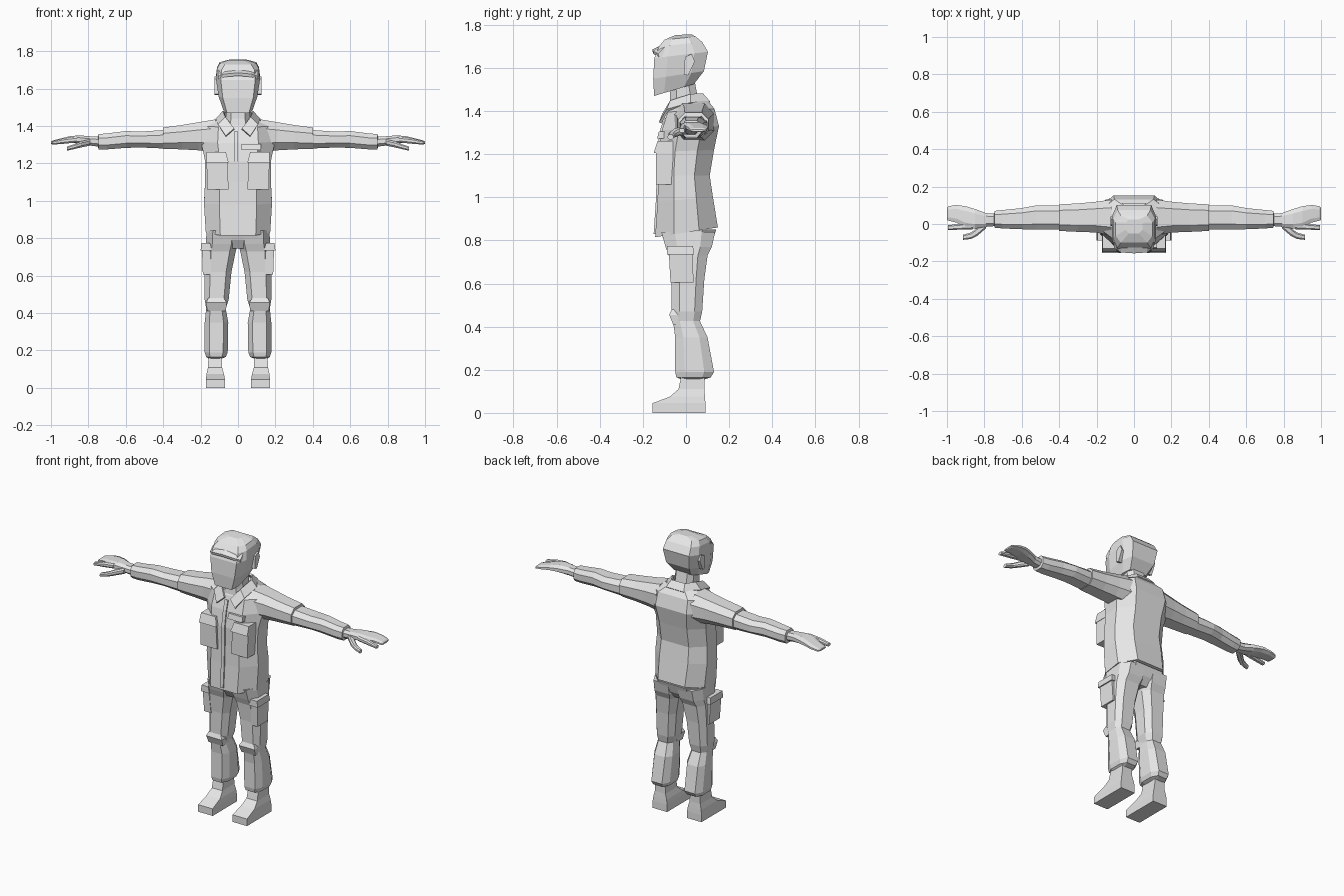
import bpy, bmesh

mat = bpy.data.materials.new("light_grey")
mat.diffuse_color = (0.8, 0.8, 0.8, 1)


def make(name, verts, faces, thick=0):
    bm = bmesh.new()
    vs = [bm.verts.new(v) for v in verts]
    for f in faces:
        bm.faces.new([vs[i] for i in f])
    bmesh.ops.recalc_face_normals(bm, faces=bm.faces)
    me = bpy.data.meshes.new(name)
    bm.to_mesh(me)
    bm.free()
    me.materials.append(mat)
    ob = bpy.data.objects.new(name, me)
    bpy.context.collection.objects.link(ob)
    if thick:
        mod = ob.modifiers.new("thickness", "SOLIDIFY")
        mod.thickness, mod.offset = thick, 0
    return ob


def loft(name, rings, s=1):
    """Skin a closed tube through rings; s = -1 mirrors it in x."""
    n = len(rings[0])
    verts = [(p[0] * s, p[1], p[2]) for r in rings for p in r]
    faces = [(k * n + i, k * n + (i + 1) % n, (k + 1) * n + (i + 1) % n, (k + 1) * n + i)
             for k in range(len(rings) - 1) for i in range(n)]
    faces += [tuple(range(n)), tuple(range(len(verts) - n, len(verts)))]
    return make(name, verts, faces)


def octagon(a0, a1, b0, b1, c=0.6, d=0.5):
    a, b, p, q = (a0 + a1) / 2, (b0 + b1) / 2, (a1 - a0) / 2, (b1 - b0) / 2
    return [(a + p * u, b + q * v) for u, v in
            ((-c, -1), (c, -1), (1, -d), (1, d), (c, 1), (-c, 1), (-1, d), (-1, -d))]


def zring(x0, x1, y0, y1, zf, zb=None, c=0.6, d=0.5):
    """Octagon around the z axis, sloping from zf in front to zb behind."""
    zb = zf if zb is None else zb
    return [(x, y, zf + (zb - zf) * (y - y0) / (y1 - y0)) for x, y in octagon(x0, x1, y0, y1, c, d)]


def xring(x, y0, y1, z0, z1):
    return [(x, y, z) for y, z in octagon(y0, y1, z0, z1, 0.55, 0.45)]


def quad(x0, x1, y0, y1, z, slope=0):
    return [(x0, y0, z), (x1, y0, z), (x1, y1, z + slope), (x0, y1, z + slope)]


# shirt body
loft("shirt", [zring(-w, w, f, b, zf, zb, 0.55, 0.4) for w, f, b, zf, zb in (
    (0.172, -0.143, 0.148, 0.815, 0.86), (0.182, -0.132, 0.125, 0.98, 1.0),
    (0.176, -0.128, 0.110, 1.10, 1.10), (0.176, -0.128, 0.130, 1.21, 1.22),
    (0.198, -0.112, 0.153, 1.31, 1.33), (0.190, -0.085, 0.132, 1.395, 1.41),
    (0.105, -0.065, 0.10, 1.425, 1.45))])

# front closing strip
make("placket", [(x, y, z) for y, z in ((-0.146, 0.83), (-0.136, 0.98), (-0.132, 1.1),
                                        (-0.132, 1.21), (-0.116, 1.31), (-0.098, 1.37))
                 for x in (-0.022, 0.0)],
     [(2 * i, 2 * i + 1, 2 * i + 3, 2 * i + 2) for i in range(5)], 0.008)

# neck and head
loft("neck", [zring(-0.068, 0.068, -0.085, 0.075, 1.37), zring(-0.064, 0.064, -0.075, 0.055, 1.44, 1.46),
              zring(-0.064, 0.064, -0.075, 0.04, 1.51, 1.54)])
loft("head", [zring(-w, w, f, b, zf, zb, c, 0.5) for w, f, b, zf, zb, c in (
    (0.078, -0.148, 0.037, 1.47, 1.525, 0.75), (0.104, -0.152, 0.083, 1.55, 1.585, 0.78),
    (0.118, -0.147, 0.102, 1.645, 1.675, 0.78), (0.112, -0.125, 0.075, 1.70, 1.72, 0.78),
    (0.098, -0.100, 0.045, 1.73, 1.745, 0.72), (0.045, -0.05, 0.025, 1.752, 1.756, 0.6))])

# cap brim, arched across the forehead
loft("cap_brim", [[(x, y, z), (x, y - 0.004, z + 0.016), (x, -0.10, z + 0.045), (x, -0.10, z)]
                  for x, y, z in ((-0.106, -0.125, 1.65), (-0.07, -0.148, 1.662), (0, -0.153, 1.668),
                                  (0.07, -0.148, 1.662), (0.106, -0.125, 1.65))])

# folded collar
edge = [((0.02, -0.105, 1.385), (0.065, -0.12, 1.345)), ((0.065, -0.07, 1.445), (0.105, -0.085, 1.405)),
        ((0.078, 0.02, 1.475), (0.115, 0.02, 1.435)), ((0.045, 0.075, 1.478), (0.06, 0.108, 1.44))]
edge += [tuple((-p[0], p[1], p[2]) for p in pair) for pair in reversed(edge)]
make("collar", [p for pair in edge for p in pair],
     [(2 * i, 2 * i + 1, 2 * i + 3, 2 * i + 2) for i in range(len(edge) - 1)], 0.012)

# name strip on the chest
loft("chest_strip", [quad(0.02, 0.122, -0.134, -0.10, 1.272, 0), quad(0.02, 0.122, -0.126, -0.10, 1.305, 0)])

for s, side in ((1, "left"), (-1, "right")):
    # sleeve, with a step at the arm band
    loft(side + "_sleeve", [xring(*r) for r in (
        (0.12, -0.06, 0.13, 1.26, 1.435), (0.21, -0.045, 0.118, 1.27, 1.42),
        (0.30, -0.042, 0.11, 1.275, 1.405), (0.40, -0.037, 0.105, 1.278, 1.392),
        (0.402, -0.03, 0.098, 1.28, 1.378), (0.52, -0.03, 0.10, 1.285, 1.37),
        (0.60, -0.028, 0.085, 1.283, 1.373), (0.70, -0.024, 0.075, 1.275, 1.36),
        (0.745, -0.02, 0.07, 1.275, 1.357), (0.748, -0.008, 0.055, 1.285, 1.345))], s)
    # hand, split finger and thumb
    loft(side + "_hand", [xring(*r) for r in (
        (0.73, -0.01, 0.055, 1.288, 1.342), (0.79, -0.015, 0.058, 1.295, 1.345),
        (0.85, -0.025, 0.08, 1.305, 1.35), (0.90, -0.02, 0.095, 1.312, 1.345),
        (0.95, 0.008, 0.102, 1.308, 1.333), (0.992, 0.018, 0.095, 1.302, 1.322),
        (1.0, 0.022, 0.085, 1.305, 1.315))], s)
    loft(side + "_finger", [xring(*r) for r in (
        (0.86, -0.028, 0.01, 1.312, 1.343), (0.93, -0.03, 0.0, 1.305, 1.335),
        (0.995, -0.033, -0.006, 1.30, 1.318))], s)
    loft(side + "_thumb", [xring(*r) for r in (
        (0.79, -0.022, 0.02, 1.295, 1.33), (0.84, -0.065, -0.02, 1.285, 1.318),
        (0.87, -0.08, -0.045, 1.278, 1.305), (0.915, -0.085, -0.058, 1.268, 1.29))], s)
    # trouser leg, bloused over the boot
    loft(side + "_trouser_leg", [zring(*r) for r in (
        (0.0, 0.168, -0.115, 0.135, 0.84), (0.0, 0.172, -0.095, 0.12, 0.77),
        (0.012, 0.176, -0.08, 0.10, 0.73), (0.035, 0.178, -0.068, 0.085, 0.62),
        (0.05, 0.178, -0.066, 0.075, 0.47), (0.066, 0.17, -0.06, 0.065, 0.425),
        (0.052, 0.178, -0.05, 0.10, 0.35), (0.055, 0.178, -0.05, 0.13, 0.19),
        (0.065, 0.17, -0.045, 0.115, 0.165), (0.09, 0.155, -0.02, 0.085, 0.155))], s)
    # knee patch
    loft(side + "_knee_patch", [quad(0.065, 0.165, -0.06, 0.0, 0.41), quad(0.06, 0.17, -0.078, 0.0, 0.455),
                                quad(0.075, 0.16, -0.066, 0.0, 0.48)], s)
    # boot
    loft(side + "_boot", [quad(0.07, 0.172, -0.155, 0.09, 0), quad(0.07, 0.172, -0.155, 0.09, 0.045),
                          quad(0.075, 0.168, -0.075, 0.088, 0.075), quad(0.085, 0.16, -0.035, 0.085, 0.11),
                          quad(0.088, 0.158, -0.02, 0.085, 0.18)], s)
    # chest pocket and its flap
    loft(side + "_chest_pocket", [quad(0.05, 0.165, -0.14, -0.06, 1.06, 0), quad(0.058, 0.168, -0.14, -0.06, 1.22)], s)
    loft(side + "_chest_flap", [quad(0.05, 0.17, -0.15, -0.06, 1.205), quad(0.065, 0.168, -0.132, -0.06, 1.26)], s)
    # cargo pocket and its flap
    loft(side + "_cargo_pocket", [quad(0.14, 0.188, -0.072, 0.035, 0.605), quad(0.15, 0.193, -0.08, 0.03, 0.75)], s)
    loft(side + "_cargo_flap", [quad(0.14, 0.20, -0.088, 0.038, 0.735), quad(0.15, 0.195, -0.088, 0.032, 0.775)], s)
    # ear
    loft(side + "_ear", [[(x, y, z) for y, z in ((-0.01, 1.57), (0.01, 1.565), (0.035 + k, 1.63),
                                                  (0.02 + k, 1.665), (-0.005, 1.65))]
                         for x, k in ((0.09, 0), (0.126, 0.006))], s)

# seat of the trousers under the shirt hem
loft("trouser_seat", [zring(-0.12, 0.12, -0.07, 0.085, 0.745), zring(-0.162, 0.162, -0.10, 0.12, 0.79),
                      zring(-0.165, 0.165, -0.12, 0.14, 0.85)])
